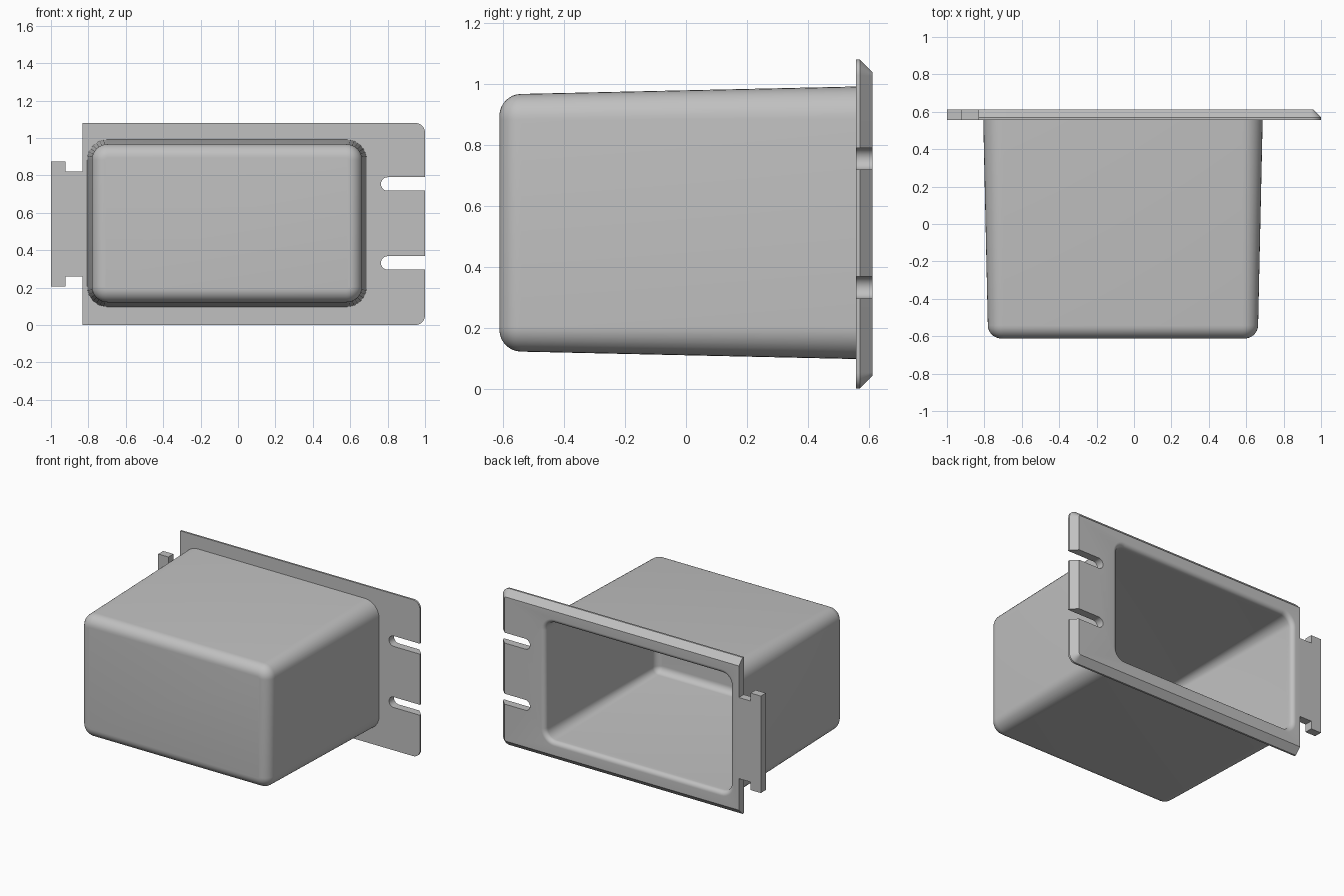
import bpy, bmesh
from math import sin, cos, pi

cube = bpy.data.objects.get("Cube")
if cube:
    bpy.data.objects.remove(cube, do_unlink=True)

grey = bpy.data.materials.new("plain grey")
grey.use_nodes = True
GREY = (0.53, 0.53, 0.53, 1)
grey.diffuse_color = GREY
grey.node_tree.nodes["Principled BSDF"].inputs["Base Color"].default_value = GREY

BACK, PLATE_FRONT, FRONT = 0.612, 0.557, -0.612
WALL, RIM = 0.04, 0.03
STEPS = 8


def ring(x0, x1, z0, z1, y, r_left, r_right):
    """Rounded rectangle in the xz plane, with its own radius on each side."""
    pts = []
    corners = [(x1, z1, -1, -1, r_right), (x0, z1, 1, -1, r_left),
               (x0, z0, 1, 1, r_left), (x1, z0, -1, 1, r_right)]
    for i, (x, z, sx, sz, r) in enumerate(corners):
        for k in range(STEPS + 1):
            a = (i + k / STEPS) * pi / 2
            pts.append((x + sx * r + r * cos(a), y, z + sz * r + r * sin(a)))
    return pts


def finish(name, bm):
    bmesh.ops.remove_doubles(bm, verts=bm.verts, dist=1e-5)
    bmesh.ops.recalc_face_normals(bm, faces=bm.faces)
    mesh = bpy.data.meshes.new(name)
    bm.to_mesh(mesh)
    bm.free()
    mesh.materials.append(grey)
    obj = bpy.data.objects.new(name, mesh)
    bpy.context.collection.objects.link(obj)
    return obj


def loft(name, rings):
    """Closed solid through a list of equal-length rings."""
    bm = bmesh.new()
    loops = [[bm.verts.new(p) for p in r] for r in rings]
    for a, b in zip(loops, loops[1:]):
        for i in range(len(a)):
            j = (i + 1) % len(a)
            bm.faces.new((a[i], a[j], b[j], b[i]))
    bm.faces.new(loops[0])
    bm.faces.new(loops[-1])
    return finish(name, bm)


def bin_ring(y, inset):
    """Section of the tapered bin at depth y, shrunk by inset."""
    d = inset + 0.026 * (PLATE_FRONT - y) / (PLATE_FRONT - FRONT)
    r = max(0.108 - d, 0.005)
    return ring(-0.806 + d, 0.688 - d, 0.097 + d, 0.991 - d, y, r, r)


def bin_end(y_end, inset, radius):
    """Rings rounding the closed end of the bin."""
    out = []
    for k in range(STEPS + 1):
        a = k / STEPS * pi / 2
        out.append(bin_ring(y_end + radius * (1 - cos(a)), inset + radius * (1 - sin(a))))
    return out


def cut(obj, cutters):
    bpy.context.view_layer.objects.active = obj
    for c in cutters:
        mod = obj.modifiers.new("cut", "BOOLEAN")
        mod.operation = "DIFFERENCE"
        mod.solver = "EXACT"
        mod.object = c
        bpy.ops.object.modifier_apply(modifier=mod.name)


# Tapered bin body
body = loft("bin_body", bin_end(FRONT, 0, 0.07) + [bin_ring(PLATE_FRONT + 0.012, 0)])

# Mounting plate, chamfered behind on three sides
CH = 0.042
plate = loft("mounting_plate", [
    ring(-0.832, 1, 0, 1.08, PLATE_FRONT, 0, 0.052),
    ring(-0.832, 1, 0, 1.08, BACK - CH, 0, 0.052),
    ring(-0.832, 1 - CH, CH, 1.08 - CH, BACK, 0, 0.012)])

# Cavity with a rounded rim
rim = []
for k in range(STEPS + 1):
    a = k / STEPS * pi / 2
    rim.append(bin_ring(BACK - RIM + RIM * sin(a), WALL - RIM * (1 - cos(a))))
cavity = loft("cavity_cutter", bin_end(FRONT + WALL, WALL, 0.045) + rim
              + [bin_ring(BACK + 0.05, WALL - RIM)])

# Open-ended slots
slots = [loft("slot_cutter", [ring(0.764, 1.1, z - 0.036, z + 0.036, y, 0.036, 0)
                              for y in (0.5, 0.7)]) for z in (0.332, 0.754)]

cut(body, [cavity])
cut(plate, [cavity] + slots)
for c in [cavity] + slots:
    bpy.data.objects.remove(c, do_unlink=True)

# T-shaped side tab
MID = 0.54
half = [(-0.832, 0.28), (-0.922, 0.28), (-0.922, 0.335), (-1, 0.335)]
outline = [(x, MID + h) for x, h in half] + [(x, MID - h) for x, h in reversed(half)]
bm = bmesh.new()
face = bm.faces.new([bm.verts.new((x, PLATE_FRONT, z)) for x, z in outline])
grown = bmesh.ops.extrude_face_region(bm, geom=[face])
moved = [v for v in grown["geom"] if isinstance(v, bmesh.types.BMVert)]
bmesh.ops.translate(bm, verts=moved, vec=(0, BACK - PLATE_FRONT, 0))
tab = finish("side_tab", bm)

# Smooth rounded areas, keep hard edges sharp
bpy.ops.object.select_all(action="DESELECT")
for obj in (body, plate, tab):
    obj.select_set(True)
bpy.context.view_layer.objects.active = body
bpy.ops.object.shade_smooth_by_angle(angle=pi / 6)
